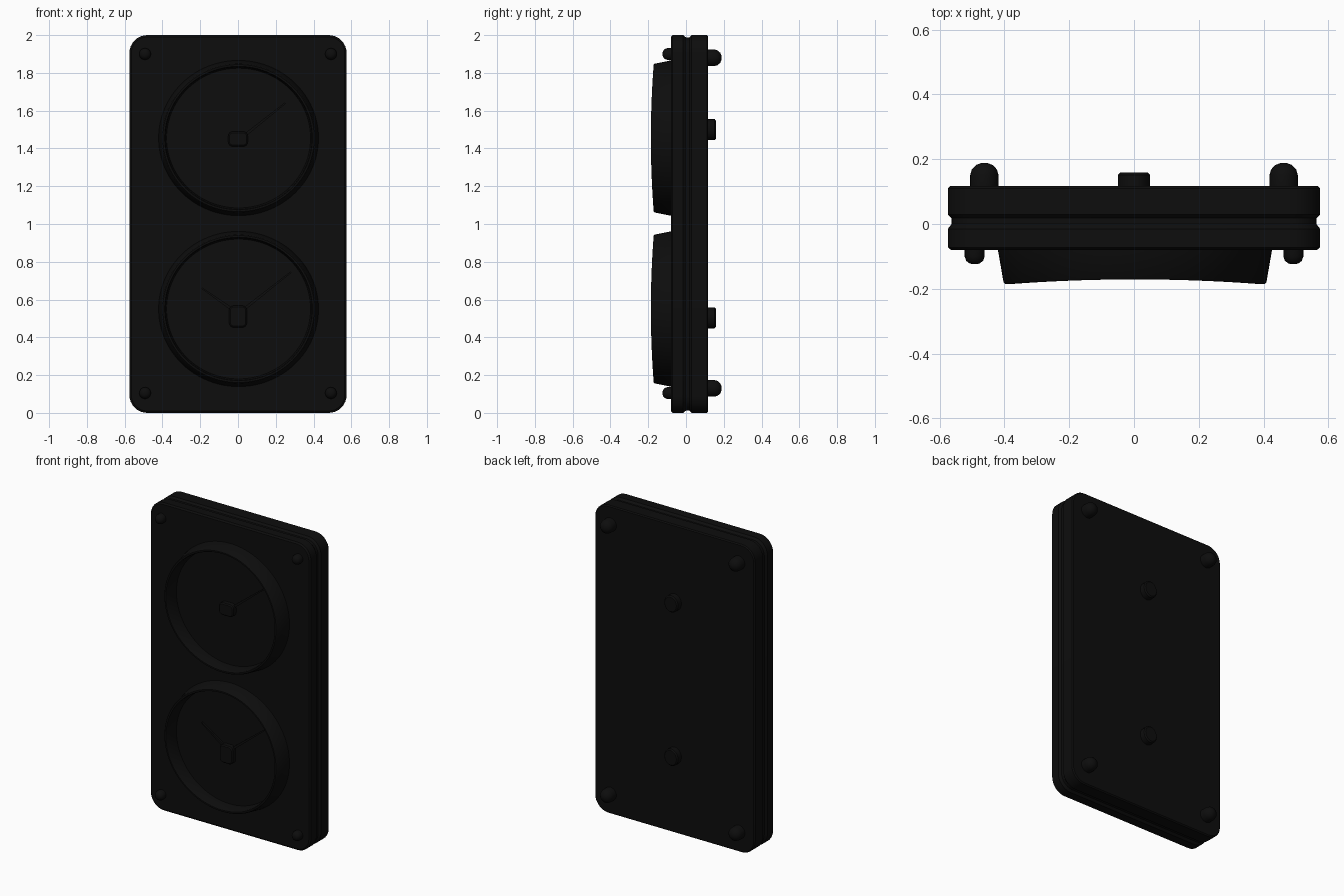
import bpy, bmesh, math
from mathutils import Matrix, Vector

if "Cube" in bpy.data.objects:
    bpy.data.objects.remove(bpy.data.objects["Cube"])

black = bpy.data.materials.new("matte black")
black.diffuse_color = (0.004, 0.004, 0.004, 1)
black.use_nodes = True
black.node_tree.nodes["Principled BSDF"].inputs["Base Color"].default_value = black.diffuse_color


def finish(bm, name, angle=35):
    bmesh.ops.recalc_face_normals(bm, faces=bm.faces[:])
    me = bpy.data.meshes.new(name)
    bm.to_mesh(me)
    bm.free()
    ob = bpy.data.objects.new(name, me)
    bpy.context.collection.objects.link(ob)
    me.materials.append(black)
    bpy.ops.object.select_all(action='DESELECT')
    ob.select_set(True)
    bpy.context.view_layer.objects.active = ob
    bpy.ops.object.shade_smooth_by_angle(angle=math.radians(angle))
    return ob


def loft(name, rings, cap_start=True, cap_end=True):
    """Skin a list of equal-length closed point rings."""
    bm = bmesh.new()
    vs = [[bm.verts.new(p) for p in r] for r in rings]
    n = len(vs[0])
    for a, b in zip(vs, vs[1:]):
        for i in range(n):
            j = (i + 1) % n
            bm.faces.new((a[i], a[j], b[j], b[i]))
    if cap_start:
        bm.faces.new(vs[0])
    if cap_end:
        bm.faces.new(vs[-1])
    return finish(bm, name)


def rounded_rect(y, cx, cz, hx, hz, r, seg=8):
    pts = []
    for k, (sx, sz) in enumerate([(1, 1), (-1, 1), (-1, -1), (1, -1)]):
        for i in range(seg + 1):
            a = math.pi / 2 * (k + i / seg)
            pts.append((cx + sx * (hx - r) + r * math.cos(a), y,
                        cz + sz * (hz - r) + r * math.sin(a)))
    return pts


def circle(y, cx, cz, r, n=24, sx=1.0, bow=0.0):
    pts = []
    for i in range(n):
        a = 2 * math.pi * i / n
        pts.append((cx + sx * r * math.cos(a), y - bow * math.cos(a) ** 2,
                    cz + r * math.sin(a)))
    return pts


# Case: rounded slab with a groove around its edge
case = [(-0.080, 0.010), (-0.072, 0.0), (-0.015, 0.0), (0.000, 0.012),
        (0.018, 0.012), (0.030, 0.0), (0.110, 0.0), (0.117, 0.007)]
loft("case", [rounded_rect(y, 0, 1.0, 0.575 - d, 1.0 - d, 0.095 - d) for y, d in case])

# Dial bezels: tapered rims bowed forward at the sides, with recessed faces
rim = [(-0.075, 0.412, 0), (-0.085, 0.410, 0), (-0.165, 0.394, 0.015),
       (-0.171, 0.389, 0.015), (-0.171, 0.380, 0.015), (-0.165, 0.376, 0.015),
       (-0.092, 0.370, 0)]
for label, cz in (("upper", 1.455), ("lower", 0.55)):
    loft(label + "_dial", [circle(y, 0.003, cz, r, 96, 1.03, b) for y, r, b in rim],
         cap_start=False)


# Hubs and hands
def hub(name, cz, hx, hz):
    loft(name, [rounded_rect(y, 0, cz, hx - d, hz - d, 0.025 - d, 4)
                for y, d in ((-0.09, 0), (-0.12, 0), (-0.126, 0.007))])


def hand(name, start, end, w=0.008):
    s, e = Vector((start[0], 0, start[1])), Vector((end[0], 0, end[1]))
    d = (e - s).normalized()
    side = Vector((-d.z, 0, d.x)) * w
    tip = side * 0.5
    loft(name, [[p + Vector((0, y, 0)) for p in (s + side, s - side, e - tip, e + tip)]
                for y in (-0.09, -0.104)])


hub("upper_hub", 1.45, 0.052, 0.04)
hub("lower_hub", 0.51, 0.047, 0.058)
hand("upper_hand", (0.03, 1.465), (0.25, 1.64))
hand("lower_long_hand", (0.02, 0.54), (0.28, 0.745))
hand("lower_short_hand", (-0.02, 0.54), (-0.19, 0.66))

# Corner screws on the front and round feet on the back
for sx in (-1, 1):
    for top in (False, True):
        tag = ("right" if sx > 0 else "left") + ("_top" if top else "_bottom")
        z = 1.90 if top else 0.105
        loft("screw_" + tag, [circle(y, sx * 0.492, z, r, 20) for y, r in (
            (-0.075, 0.031), (-0.10, 0.031), (-0.114, 0.026), (-0.122, 0.015), (-0.124, 0.005))])
        z = 1.88 if top else 0.13
        loft("foot_" + tag, [circle(y, sx * 0.462, z, r, 24) for y, r in (
            (0.11, 0.044), (0.15, 0.044), (0.168, 0.039), (0.182, 0.026), (0.189, 0.008))])

# Central knobs on the back
for label, cz in (("upper", 1.50), ("lower", 0.503)):
    loft(label + "_back_knob", [circle(y, 0, cz, r, 20, 0.9) for y, r in (
        (0.11, 0.055), (0.152, 0.055), (0.159, 0.047))])
